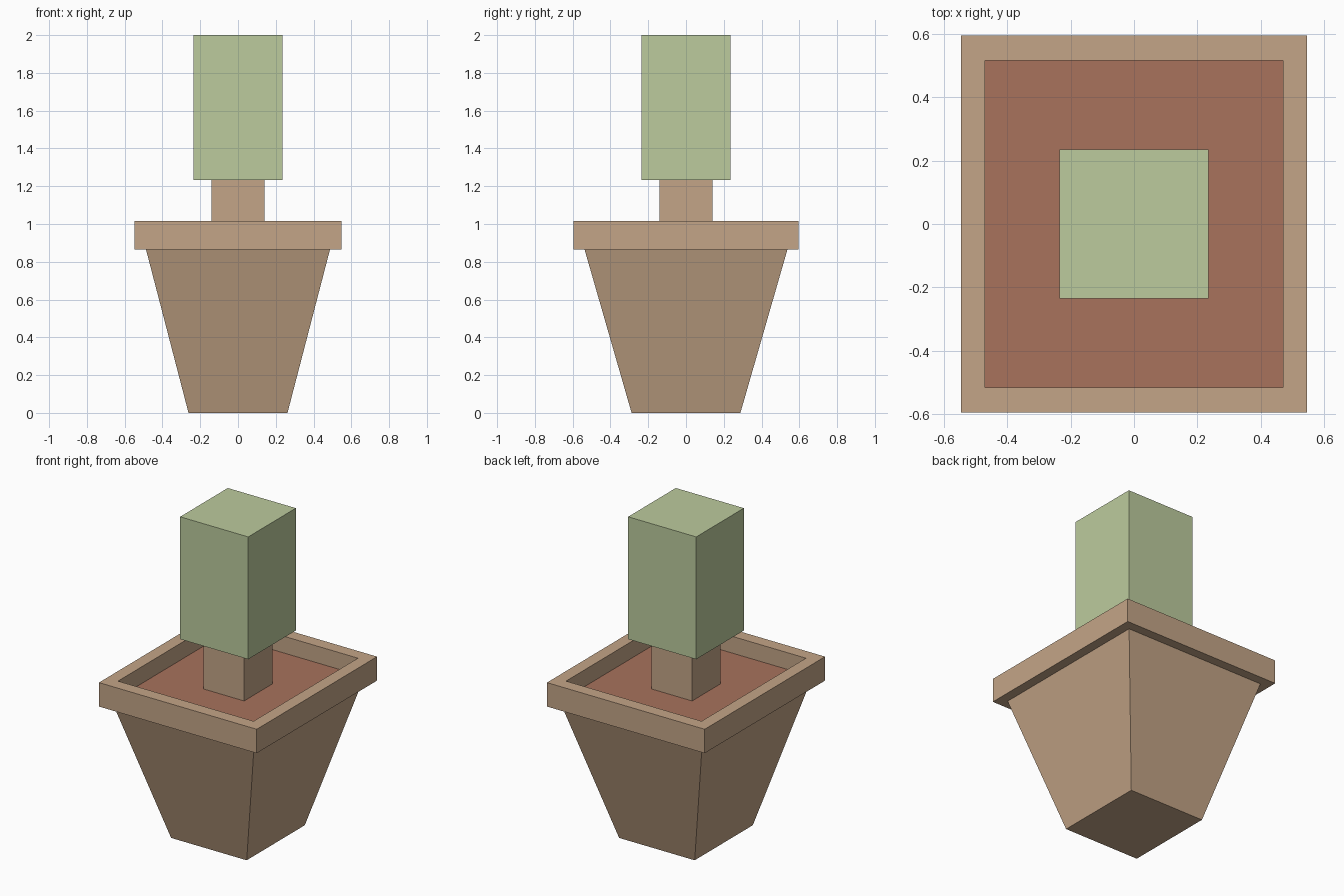
import bpy
import bmesh

cube = bpy.data.objects.get("Cube")
if cube:
    bpy.data.objects.remove(cube, do_unlink=True)


def srgb(r, g, b):
    """Convert display values (0-255) to a linear colour."""
    lin = [((c / 255 + 0.055) / 1.055) ** 2.4 for c in (r, g, b)]
    return (*lin, 1.0)


def material(name, colour):
    mat = bpy.data.materials.new(name)
    mat.use_nodes = True
    mat.diffuse_color = colour
    bsdf = next(n for n in mat.node_tree.nodes if n.type == "BSDF_PRINCIPLED")
    bsdf.inputs["Base Color"].default_value = colour
    return mat


def loft(name, rings, mat, cap_top=True):
    """Join rectangles (half width, half depth, height) from the base up."""
    bm = bmesh.new()
    corners = ((-1, -1), (1, -1), (1, 1), (-1, 1))
    loops = [[bm.verts.new((sx * hx, sy * hy, z)) for sx, sy in corners]
             for hx, hy, z in rings]
    bm.faces.new(loops[0][::-1])
    if cap_top:
        bm.faces.new(loops[-1])
    for low, high in zip(loops, loops[1:]):
        for i in range(4):
            j = (i + 1) % 4
            bm.faces.new((low[i], low[j], high[j], high[i]))
    mesh = bpy.data.meshes.new(name)
    bm.to_mesh(mesh)
    bm.free()
    mesh.materials.append(mat)
    obj = bpy.data.objects.new(name, mesh)
    bpy.context.collection.objects.link(obj)
    return obj


clay = material("tan clay", srgb(196, 165, 135))
earth = material("red brown soil", srgb(168, 114, 92))
leaf = material("pale green", srgb(188, 203, 157))

SOIL = 0.91
LIP = 0.865
TOP = 1.015

# Tapered pot with an overhanging rim and a recessed mouth
loft("pot", [(0.262, 0.288, 0), (0.487, 0.537, LIP), (0.547, 0.596, LIP),
             (0.547, 0.596, TOP), (0.47, 0.517, TOP), (0.47, 0.517, SOIL - 0.03)],
     clay, cap_top=False)

# Soil filling the mouth
loft("soil", [(0.47, 0.517, SOIL - 0.03), (0.47, 0.517, SOIL)], earth)

# Square trunk and block of foliage
loft("trunk", [(0.141, 0.141, SOIL - 0.02), (0.141, 0.141, 1.235)], clay)
loft("foliage", [(0.236, 0.236, 1.233), (0.236, 0.236, 2)], leaf)
